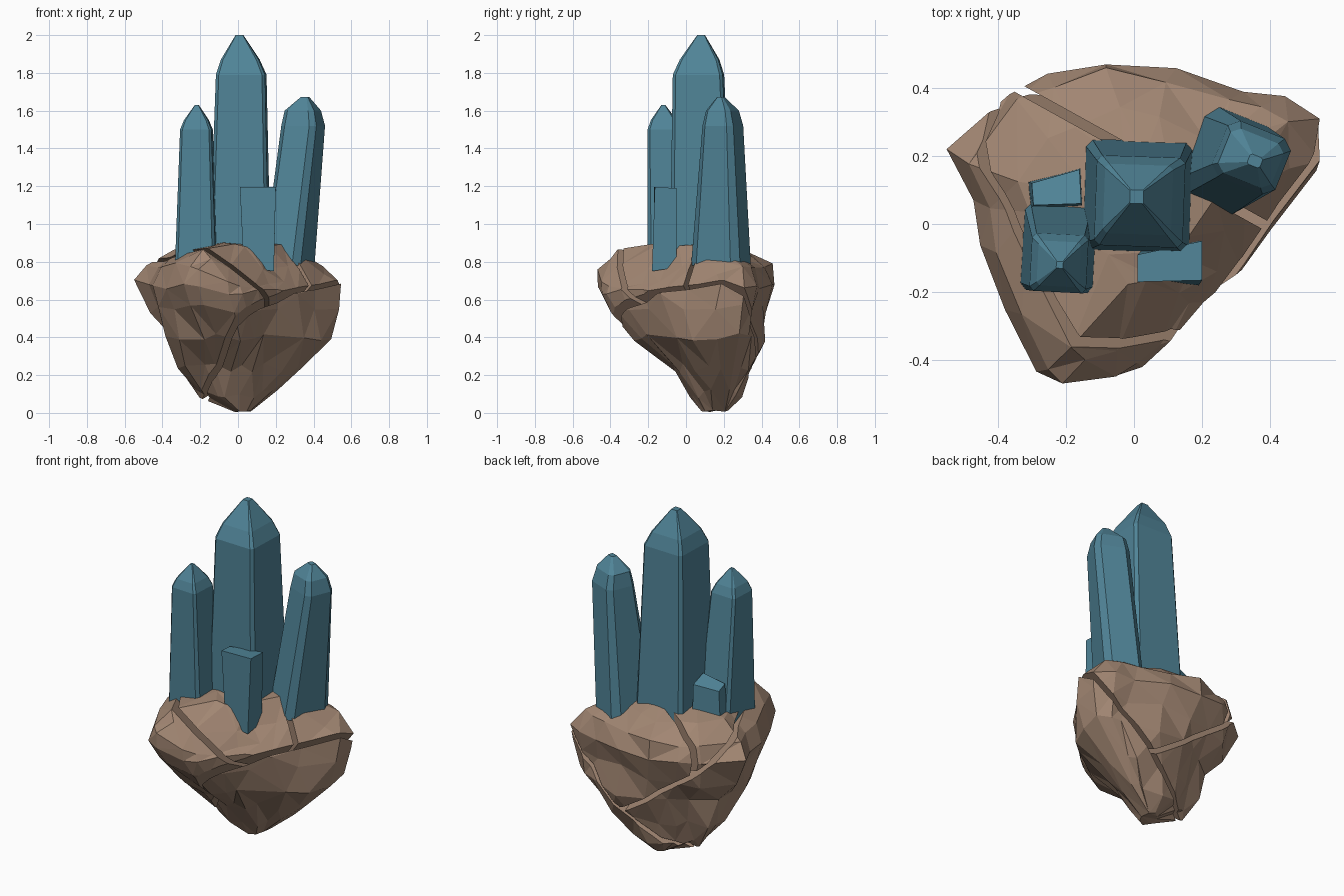
import bpy, bmesh, math, random
from mathutils import Vector

if "Cube" in bpy.data.objects:
    bpy.data.objects.remove(bpy.data.objects["Cube"])

random.seed(11)


def material(name, rgb):
    m = bpy.data.materials.new(name)
    m.diffuse_color = (*rgb, 1)
    m.use_nodes = True
    m.node_tree.nodes["Principled BSDF"].inputs["Base Color"].default_value = m.diffuse_color
    return m


ROCK = material("brown_stone", (0.36, 0.24, 0.17))
BLUE = material("blue_crystal", (0.08, 0.23, 0.31))


def finish(bm, name, mat):
    bmesh.ops.recalc_face_normals(bm, faces=bm.faces)
    me = bpy.data.meshes.new(name)
    bm.to_mesh(me)
    bm.free()
    me.materials.append(mat)
    ob = bpy.data.objects.new(name, me)
    bpy.context.collection.objects.link(ob)
    return ob


def loft(rings):
    bm = bmesh.new()
    vr = [[bm.verts.new(p) for p in r] for r in rings]
    n = len(vr[0])
    for a, b in zip(vr, vr[1:]):
        for i in range(n):
            j = (i + 1) % n
            bm.faces.new((a[i], a[j], b[j], b[i]))
    bm.faces.new(vr[0][::-1])
    bm.faces.new(vr[-1])
    return bm


# rock body: plan outline squeezed into the silhouette bounds of each layer,
# turning into a diagonal oval at the bottom
plan = [(-.55, .21), (-.38, .38), (-.25, .43), (-.08, .48), (.12, .45), (.33, .38),
        (.43, .385), (.54, .32), (.54, .18), (.4, 0), (.3, -.12), (.2, -.22), (.1, -.34),
        (.02, -.41), (-.06, -.45), (-.22, -.475), (-.29, -.42), (-.38, -.25), (-.465, -.06), (-.48, .07)]
layers = [(.01, -.02, .07, .08, .22), (.1, -.21, .2, .03, .29), (.24, -.33, .33, -.07, .34),
          (.4, -.39, .5, -.27, .41), (.55, -.49, .53, -.42, .44), (.68, -.55, .545, -.48, .48),
          (.78, -.49, .46, -.475, .45), (.855, -.35, .34, -.39, .33), (.9, -.13, .24, -.18, .2)]
slope = [0, 0, 0, 0, 0, .4, 1, 1, .2]  # how far each layer dips at the front right flank


def rock_body():
    rings = []
    for k, (z, x0, x1, y0, y1) in enumerate(layers):
        j = 0.003 if k in (0, 8) else 0.014
        t = max(0, min(1, (.6 - z) / .35))
        ring = []
        for x, y in plan:
            u, v = (x + .55) / 1.09 * 2 - 1, (y + .475) / .955 * 2 - 1
            dip = .11 * slope[k] * max(0, min(1, (u - v - .5) / .4))
            a = math.atan2(v - .1, u)
            r = 1 + .2 * math.sin(2 * a)
            u, v = u + (r * math.cos(a) - u) * t, v + (r * math.sin(a) - v) * t
            u, v = max(-1, min(1, u)), max(-1, min(1, v))
            ring.append(((x0 + x1) / 2 + u * (x1 - x0) / 2 + random.uniform(-j, j),
                         (y0 + y1) / 2 + v * (y1 - y0) / 2 + random.uniform(-j, j),
                         z - dip + random.uniform(-j, j) * (1 if k > 5 else 1.8)))
        rings.append(ring)
    bm = loft(rings)
    bmesh.ops.remove_doubles(bm, verts=bm.verts, dist=.03)
    bmesh.ops.recalc_face_normals(bm, faces=bm.faces)
    bmesh.ops.triangulate(bm, faces=bm.faces)
    # merge near-flat neighbours into larger irregular facets
    bmesh.ops.dissolve_limit(bm, angle_limit=math.radians(7), verts=bm.verts, edges=bm.edges)
    bmesh.ops.triangulate(bm, faces=bm.faces)
    for v in bm.verts:
        v.co.x = max(-.55, min(.545, v.co.x))
        v.co.y = max(-.48, min(.48, v.co.y))
        v.co.z = max(0, v.co.z)
    return bm


# cracks: (point, normal), each cut leaves a narrow gap
GAP = 0.014
LOW = (Vector((.17, -.25, .59)), Vector((-.232, .132, .256)).normalized())
SIDE = (Vector((.17, -.27, .59)), Vector((.148, .103, .209)).normalized())
TOP = (Vector((0, .21, .8)), Vector((.41, .74, 0)).normalized())


def keep(bm, plane, sign):
    co, no = plane
    no = no * sign
    r = bmesh.ops.bisect_plane(bm, geom=bm.verts[:] + bm.edges[:] + bm.faces[:],
                               plane_co=co + no * GAP, plane_no=no, clear_inner=True)
    edges = [e for e in r["geom_cut"] if isinstance(e, bmesh.types.BMEdge)]
    bmesh.ops.holes_fill(bm, edges=edges, sides=0)


# four rock chunks cut from the same body
chunks = {"rock_lower_right": [(LOW, -1)],
          "rock_front_left": [(LOW, 1), (SIDE, -1)],
          "rock_top_front": [(LOW, 1), (SIDE, 1), (TOP, -1)],
          "rock_top_back": [(LOW, 1), (SIDE, 1), (TOP, 1)]}
body = rock_body()
for name, cuts in chunks.items():
    piece = body.copy()
    for plane, sign in cuts:
        keep(piece, plane, sign)
    finish(piece, name, ROCK)
body.free()


# crystals: chamfered square section through levels of (z, cx, cy, hx, hy)
def crystal(name, levels, rot=0, c=0.72):
    sec = [(1, -c), (1, c), (c, 1), (-c, 1), (-1, c), (-1, -c), (-c, -1), (c, -1)]
    a = math.radians(rot)
    rings = []
    for z, cx, cy, hx, hy in levels:
        ring = []
        for u, v in sec:
            x, y = u * hx, v * hy
            ring.append((cx + x * math.cos(a) - y * math.sin(a),
                         cy + x * math.sin(a) + y * math.cos(a), z))
        rings.append(ring)
    return finish(loft(rings), name, BLUE)


crystal("crystal_center", [(.8, .01, .082, .158, .163), (1.79, .017, .066, .13, .132),
                           (1.87, .012, .072, .1, .102), (2.0, .008, .08, .02, .02)], -2, .88)
crystal("crystal_left", [(.78, -.22, -.066, .108, .132), (1.5, -.22, -.115, .083, .085),
                         (1.55, -.22, -.117, .063, .066), (1.63, -.218, -.12, .01, .01)], -3, .85)
crystal("crystal_right", [(.78, .268, .185, .108, .14), (1.52, .345, .195, .1, .088),
                          (1.6, .343, .193, .084, .07), (1.672, .355, .185, .02, .016)], -22, .7)


# short broken crystals: plain prisms with slanted tops
def stub(name, base, top):
    return finish(loft([base, top]), name, BLUE)


stub("crystal_stub_front",
     [(.03, -.16, .77), (.19, -.18, .75), (.19, -.05, .77), (.03, -.07, .77)],
     [(.01, -.17, 1.195), (.2, -.165, 1.195), (.2, -.05, 1.19), (.01, -.09, 1.19)])
stub("crystal_stub_back",
     [(-.305, .045, .78), (-.15, .05, .78), (-.155, .165, .78), (-.315, .125, .78)],
     [(-.295, .055, 1.03), (-.155, .06, 1.06), (-.16, .16, 1.03), (-.3, .12, 1.01)])
